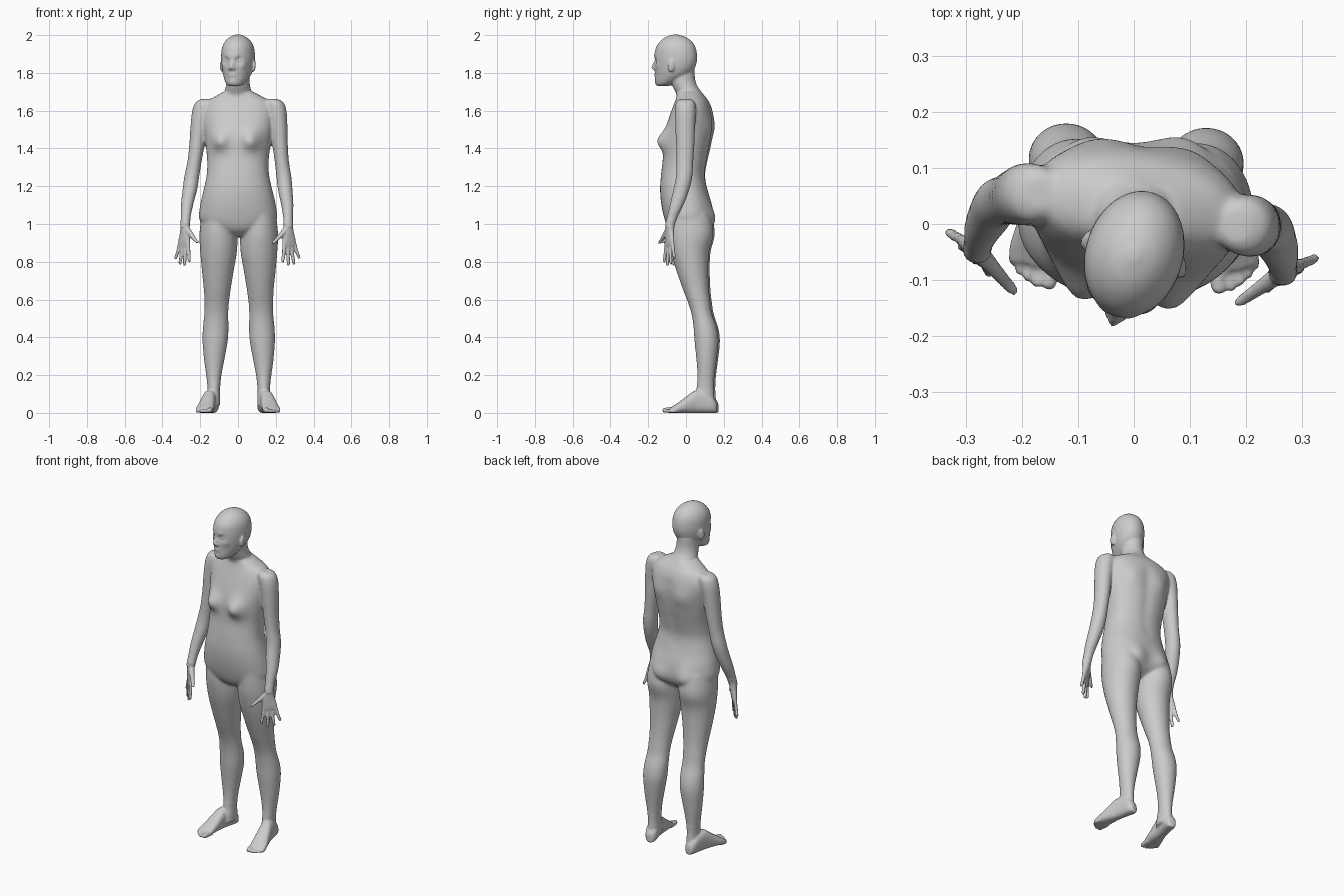
import bpy, bmesh
from math import sin, cos, pi, exp, radians
from mathutils import Vector, Matrix

bm = bmesh.new()
I4 = Matrix.Identity(4)


def smooth_keys(keys, sub):
    """Catmull-Rom interpolation between key sections."""
    out = []
    for i in range(len(keys) - 1):
        p0, p1, p2, p3 = (keys[min(max(j, 0), len(keys) - 1)] for j in range(i - 1, i + 3))
        for s in range(sub):
            t = s / sub
            out.append([0.5 * (2 * b + (c - a) * t + (2 * a - 5 * b + 4 * c - d) * t * t
                               + (3 * b - a - 3 * c + d) * t ** 3)
                        for a, b, c, d in zip(p0, p1, p2, p3)])
    return out + [list(keys[-1])]


def loft(keys, mat=I4, n=32, sub=4, p=2.0):
    """Keys are (t, cx, cy, rx, ry): superellipse rings stacked along local z."""
    rings = []
    for t, cx, cy, rx, ry in smooth_keys(keys, sub):
        ring = []
        for k in range(n):
            c, s = cos(2 * pi * k / n), sin(2 * pi * k / n)
            x = max(rx, .001) * abs(c) ** (2 / p) * (1 if c > 0 else -1)
            y = max(ry, .001) * abs(s) ** (2 / p) * (1 if s > 0 else -1)
            ring.append(bm.verts.new(mat @ Vector((cx + x, cy + y, t))))
        rings.append(ring)
    for a, b in zip(rings, rings[1:]):
        for k in range(n):
            bm.faces.new((a[k], a[(k + 1) % n], b[(k + 1) % n], b[k]))
    bm.faces.new(rings[0][::-1])
    bm.faces.new(rings[-1])
    return [v for r in rings for v in r]


def front_back(rows, cx=0):
    """Rows (z, front y, back y, half width) to loft keys."""
    return [(z, cx, (f + b) / 2, w, (b - f) / 2) for z, f, b, w in rows]


def push(verts, centre, r, vec):
    c, d = Vector(centre), Vector(vec)
    for v in verts:
        v.co += d * exp(-(v.co - c).length_squared / (r * r))


def ball(centre, radii, mat):
    m = mat @ Matrix.Translation(centre) @ Matrix.Diagonal((*radii, 1))
    bmesh.ops.create_uvsphere(bm, u_segments=20, v_segments=14, radius=1, matrix=m)


def frame(origin, x_dir, z_dir):
    z = Vector(z_dir).normalized()
    x = Vector(x_dir)
    x = (x - z * x.dot(z)).normalized()
    m = Matrix((x, z.cross(x), z)).transposed().to_4x4()
    return Matrix.Translation(origin) @ m


# torso, with bust, buttocks, shoulder blades and spine groove
torso = loft(front_back([
    (.935, -.05, .07, .05), (.97, -.09, .115, .14), (1.02, -.112, .135, .203), (1.10, -.13, .135, .2),
    (1.18, -.137, .115, .182), (1.26, -.132, .102, .165), (1.34, -.122, .115, .163),
    (1.42, -.115, .132, .172), (1.50, -.105, .142, .183), (1.56, -.088, .143, .19),
    (1.61, -.07, .134, .188), (1.65, -.055, .118, .165), (1.675, -.048, .1, .125),
    (1.70, -.045, .08, .08)]), n=64, sub=5, p=2.25)
for s in (-1, 1):
    push(torso, (s * .085, -.105, 1.445), .05, (0, -.045, -.006))
    push(torso, (s * .09, .125, 1.02), .065, (0, .028, 0))
    push(torso, (s * .09, .13, 1.51), .05, (0, .01, 0))
for k in range(8):
    push(torso, (0, .13, 1.22 + k * .05), .03, (0, -.007, 0))
for v in torso:
    t = min(max((v.co.z - 1.1) / .4, 0), 1)
    a = radians(-7) * t * t * (3 - 2 * t)
    v.co = Matrix.Rotation(a, 3, 'Z') @ v.co

# neck
loft(front_back([(1.64, -.04, .11, .085), (1.69, -.052, .088, .074), (1.73, -.072, .06, .064),
                 (1.77, -.085, .048, .06), (1.82, -.09, .045, .06)]))

# head and face, built facing forward then turned
head = loft(front_back([
    (1.73, -.098, -.045, .026), (1.74, -.106, -.01, .044), (1.76, -.109, .03, .058),
    (1.785, -.109, .07, .07), (1.81, -.110, .094, .078), (1.84, -.111, .109, .084),
    (1.88, -.114, .116, .087), (1.93, -.107, .109, .083), (1.965, -.085, .088, .068),
    (1.99, -.052, .054, .042), (2.003, -.012, .012, .01)]), n=96, sub=7)
push(head, (0, -.112, 1.828), .013, (0, -.026, 0))
push(head, (0, -.112, 1.846), .012, (0, -.014, 0))
push(head, (0, -.112, 1.79), .014, (0, -.006, 0))
push(head, (0, -.107, 1.752), .018, (0, -.006, 0))
for s in (-1, 1):
    push(head, (s * .014, -.112, 1.823), .008, (0, -.009, 0))
    push(head, (s * .034, -.105, 1.866), .017, (0, .014, 0))
    push(head, (s * .028, -.108, 1.889), .014, (0, -.005, 0))
    push(head, (s * .055, -.085, 1.838), .02, (s * .003, -.004, 0))
    push(head, (s * .015, -.11, 1.789), .011, (0, -.004, 0))
turn = Matrix.Translation((0, -.055, 0)) @ Matrix.Rotation(radians(-17), 4, 'Z')
for v in head:
    v.co = turn @ v.co
for s in (-1, 1):
    ball((s * .032, -.087, 1.866), (.015, .013, .011), turn)
    tilt = Matrix.Translation((s * .087, .004, 1.838)) @ Matrix.Rotation(radians(-10), 4, 'X') \
        @ Matrix.Rotation(radians(s * 22), 4, 'Z')
    ball((0, 0, 0), (.009, .02, .034), turn @ tilt)

leg = [(1.06, .11, -.10, .125, .085), (.95, .108, -.098, .145, .1), (.85, .107, -.08, .122, .097),
       (.75, .111, -.05, .118, .084), (.65, .114, -.015, .122, .071), (.58, .117, .012, .13, .065),
       (.52, .119, .03, .14, .064), (.45, .122, .04, .163, .068), (.38, .125, .045, .172, .067),
       (.28, .13, .055, .162, .054), (.2, .132, .06, .152, .041), (.13, .132, .056, .147, .033),
       (.08, .132, .045, .15, .034), (.04, .132, .04, .15, .034)]
arm = [(1.662, .183, .025, .03), (1.645, .193, .048, .05), (1.60, .205, .052, .056),
       (1.52, .216, .046, .053), (1.42, .223, .041, .049), (1.33, .232, .038, .045),
       (1.25, .243, .040, .044), (1.18, .25, .039, .043), (1.10, .261, .033, .037),
       (1.03, .265, .026, .028), (.985, .266, .025, .024)]
arm_y = [-.003, -.003, -.003, -.004, -.004, -.006, -.01, -.025, -.05, -.075, -.087]

for s in (-1, 1):
    # legs
    back = .008 if s < 0 else 0
    loft([(z, s * x + .004, (f + b) / 2 + back, w, (b - f) / 2) for z, x, f, b, w in leg], n=40)

    # feet and toes
    f = Vector((s * sin(radians(12)), -cos(radians(12)), 0))
    foot = frame((s * .129, .162 + back, 0), (-f.y, f.x, 0), f)
    loft([(d, s * c, h / 2, w, h / 2) for d, c, w, h in [
        (0, 0, .014, .045), (.008, 0, .026, .065), (.03, 0, .034, .09), (.07, 0, .035, .115),
        (.115, 0, .036, .118), (.145, 0, .039, .1), (.19, 0, .044, .066), (.225, 0, .047, .042),
        (.25, 0, .043, .026)]], foot, p=2.5)
    for u, r, tip in [(-.035, .014, .285), (-.014, .0098, .286), (.004, .0095, .279),
                      (.021, .009, .269), (.036, .0088, .256)]:
        loft([(.215, s * u * .9, r * 1.2, r, r * 1.2), (tip - .02, s * u, r, r, r),
              (tip - .008, s * u, r, r * .95, r * .95), (tip, s * u, r, r * .5, r * .5)], foot, n=16)

    # arms
    keys = []
    for (z, x, rx, ry), y in zip(arm, arm_y):
        t = (1.66 - z) / .67
        if s < 0:
            x, y = x - .017 + .031 * t, y + .058 - .018 * t
        keys.append((z, s * x, y, rx, ry))
    loft(keys)

    # hands: palm, fingers, thumb
    wrist, across, down = (((.266, -.085, .99), (.85, .52, 0), (.06, -.03, -1)) if s > 0 else
                           ((-.28, -.045, .99), (-.71, .7, 0), (-.06, -.05, -1)))
    hand = frame(wrist, across, down)
    loft([(-.02, 0, 0, .026, .023), (.02, 0, 0, .027, .02), (.05, -.002, 0, .035, .017),
          (.085, 0, 0, .041, .014), (.108, 0, 0, .038, .010)], hand, p=2.3)
    for u0, u1, tip in [(-.031, -.047, .193), (-.0105, -.013, .212), (.0105, .021, .206),
                        (.031, .055, .178)]:
        r = .0095
        mid = .09 + (tip - .09) * .55
        loft([(.085, u0, 0, r, r), (mid, (u0 + u1) / 2, 0, r, r),
              (tip - .012, u1 * .95 + u0 * .05, 0, r * .9, r * .9), (tip, u1, 0, r * .5, r * .5)],
             hand, n=16)
    loft([(.012, -.01, 0, .022, .017), (.045, -.045, 0, .021, .0135), (.068, -.073, 0, .016, .0115),
          (.084, -.094, 0, .013, .010), (.092, -.101, 0, .006, .005)], hand, n=20)

# fuse everything into one skin
bmesh.ops.recalc_face_normals(bm, faces=bm.faces)
mesh = bpy.data.meshes.new("human_body")
bm.to_mesh(mesh)
bm.free()
body = bpy.data.objects.new("human_body", mesh)
bpy.context.collection.objects.link(body)
bpy.context.view_layer.objects.active = body
body.select_set(True)
remesh = body.modifiers.new("skin", 'REMESH')
remesh.mode = 'VOXEL'
remesh.voxel_size = .0055
bpy.ops.object.modifier_apply(modifier="skin")

# soften the joints strongly, hands, feet and face only lightly
soft = body.vertex_groups.new(name="soft")
soft.add([v.index for v in body.data.vertices
          if .16 < v.co.z < 1.7 and not (v.co.z < 1.03 and (abs(v.co.x) > .215 or v.co.y < -.115))
          and not (v.co.z < .96 and v.co.y < -.09)], 1.0, 'REPLACE')
for name, count, group in (("joints", 22, "soft"), ("all", 2, "")):
    m = body.modifiers.new(name, 'SMOOTH')
    m.factor, m.iterations, m.vertex_group = .5, count, group
    bpy.ops.object.modifier_apply(modifier=name)
bpy.ops.object.shade_smooth()
